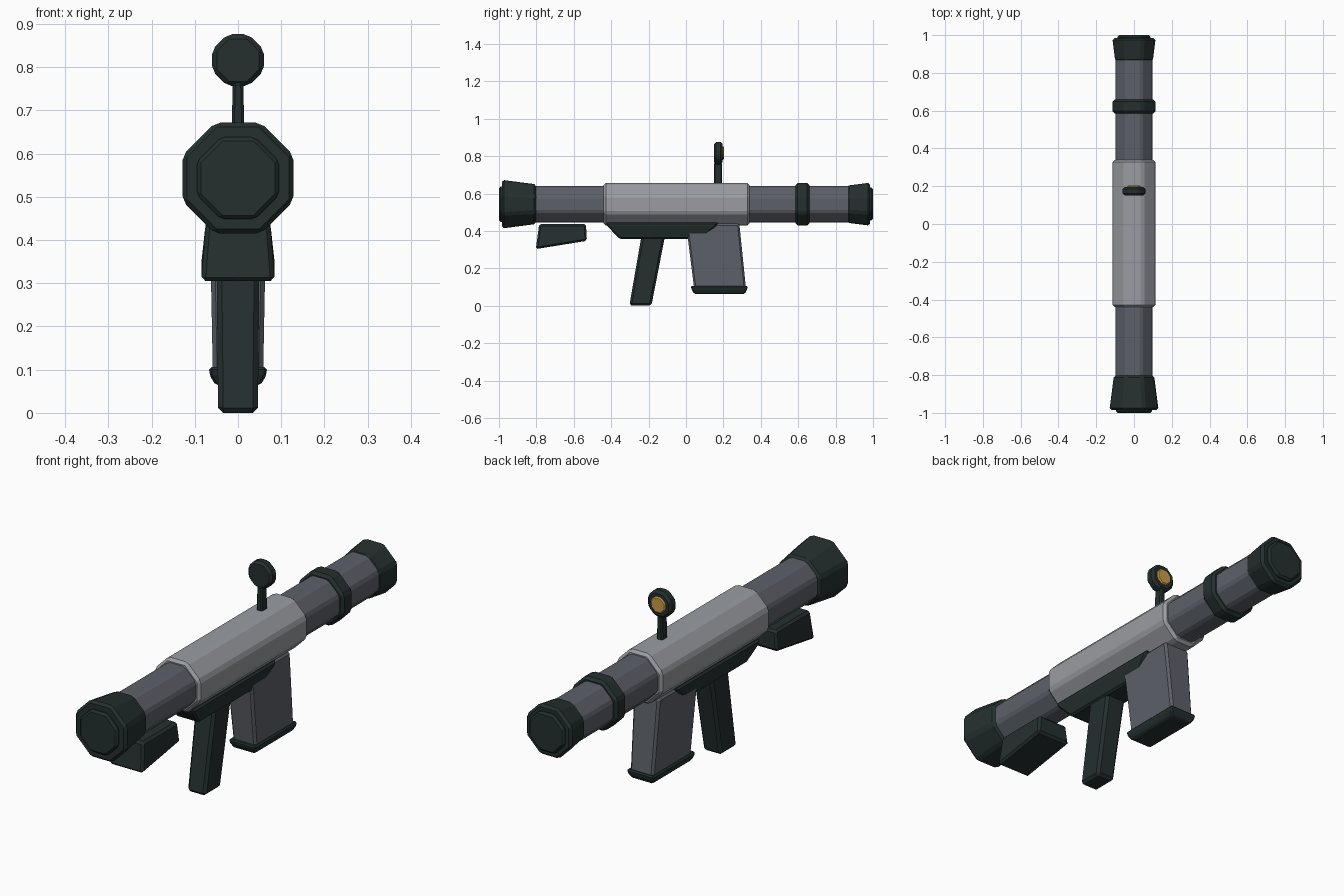
import bpy
import bmesh
from math import cos, sin, pi

default = bpy.data.objects.get("Cube")
if default:
    bpy.data.objects.remove(default, do_unlink=True)


def material(name, rgb):
    m = bpy.data.materials.new(name)
    m.use_nodes = True
    m.diffuse_color = (*rgb, 1)
    m.node_tree.nodes["Principled BSDF"].inputs["Base Color"].default_value = (*rgb, 1)
    return m


DARK = material("dark green black", (0.018, 0.028, 0.028))
TUBE = material("slate grey", (0.108, 0.118, 0.138))
LIGHT = material("light grey", (0.32, 0.335, 0.36))
GOLD = material("amber", (0.58, 0.34, 0.07))

AXIS_Z = 0.543


def finish(name, bm, mat, bevel):
    bmesh.ops.recalc_face_normals(bm, faces=bm.faces)
    mesh = bpy.data.meshes.new(name)
    bm.to_mesh(mesh)
    bm.free()
    mesh.materials.append(mat)
    obj = bpy.data.objects.new(name, mesh)
    bpy.context.collection.objects.link(obj)
    if bevel:
        mod = obj.modifiers.new("edge chamfer", "BEVEL")
        mod.width = bevel
        mod.segments = 1
        mod.limit_method = "ANGLE"
        mod.angle_limit = pi / 8
    return obj


def skin(bm, rings):
    """Join equal rings of points into a closed solid."""
    loops = [[bm.verts.new(p) for p in ring] for ring in rings]
    n = len(loops[0])
    for a, b in zip(loops, loops[1:]):
        for i in range(n):
            j = (i + 1) % n
            bm.faces.new((a[i], a[j], b[j], b[i]))
    bm.faces.new(loops[0])
    bm.faces.new(loops[-1])


def octagon(name, profile, mat, bevel=0.01, z=AXIS_Z):
    """Eight-sided solid along y from (y, flat radius) pairs, flat side up."""
    bm = bmesh.new()
    rings = []
    for y, flat in profile:
        r = flat / cos(pi / 8)
        angles = [pi / 8 + k * pi / 4 for k in range(8)]
        rings.append([(r * cos(a), y, z + r * sin(a)) for a in angles])
    skin(bm, rings)
    return finish(name, bm, mat, bevel)


def block(name, sections, mat, bevel=0.01):
    """Four-sided solid from (back y, back z, front y, front z, half width)."""
    bm = bmesh.new()
    skin(bm, [[(-w, y0, z0), (w, y0, z0), (w, y1, z1), (-w, y1, z1)]
              for y0, z0, y1, z1, w in sections])
    return finish(name, bm, mat, bevel)


# Barrel and sleeve
octagon("barrel_tube", [(-0.9, 0.097), (0.93, 0.097)], TUBE)
octagon("main_sleeve", [(-0.44, 0.114), (0.34, 0.114)], LIGHT, 0.012)
octagon("barrel_band", [(0.585, 0.114), (0.66, 0.114)], DARK, 0.012)

# Flared ends with raised caps
octagon("rear_flare", [(-0.985, 0.13), (-0.8, 0.106)], DARK, 0.012)
octagon("rear_cap", [(-1.0, 0.095), (-0.95, 0.095)], DARK, 0.009)
octagon("muzzle_flare", [(0.86, 0.099), (0.985, 0.115)], DARK, 0.012)
octagon("muzzle_cap", [(0.95, 0.088), (1.0, 0.088)], DARK, 0.009)

# Shoulder rest
block("shoulder_rest", [(-0.785, 0.437, -0.535, 0.437, 0.075),
                        (-0.803, 0.303, -0.53, 0.347, 0.085)], DARK)

# Underside mount, grip and magazine
block("grip_mount", [(-0.43, 0.445, 0.175, 0.445, 0.075),
                     (-0.42, 0.425, 0.16, 0.425, 0.075),
                     (-0.355, 0.357, 0.08, 0.357, 0.055)], DARK, 0.008)
block("pistol_grip", [(-0.236, 0.385, -0.11, 0.385, 0.05),
                      (-0.303, 0.0, -0.185, 0.0, 0.046)], DARK, 0.012)
block("magazine", [(0.0, 0.44, 0.285, 0.44, 0.065),
                   (0.045, 0.08, 0.322, 0.08, 0.058)], TUBE)
block("magazine_base", [(0.025, 0.106, 0.33, 0.106, 0.067),
                        (0.03, 0.088, 0.327, 0.088, 0.066),
                        (0.043, 0.064, 0.315, 0.064, 0.052)], DARK, 0.006)

# Sight
block("sight_post", [(0.15, 0.645, 0.192, 0.645, 0.015),
                     (0.15, 0.765, 0.192, 0.765, 0.012)], DARK, 0.006)
octagon("sight_disc", [(0.15, 0.06), (0.196, 0.06)], DARK, 0.011, 0.816)
octagon("sight_lens", [(0.19, 0.036), (0.203, 0.036)], GOLD, 0.005, 0.816)
